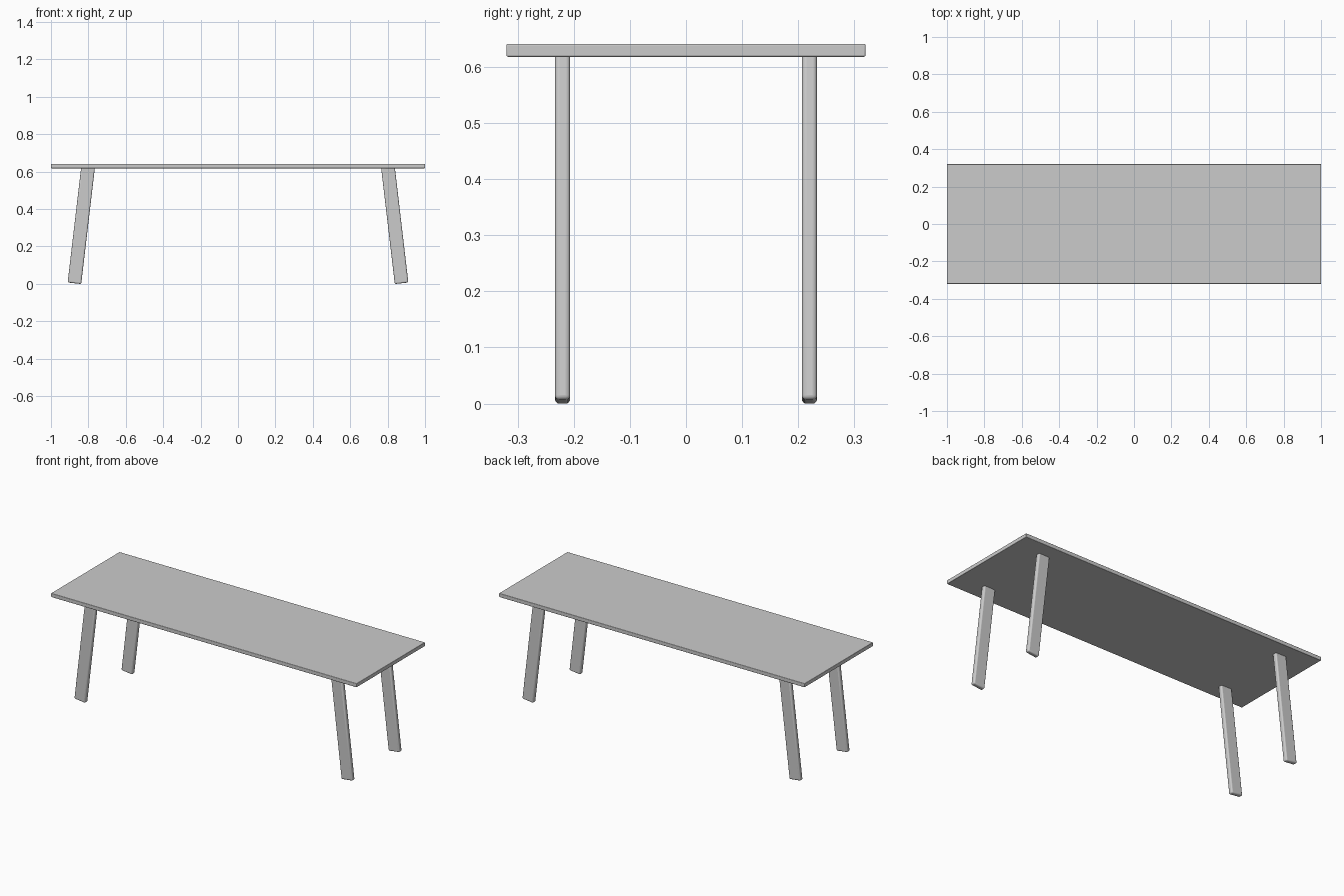
import bpy
from math import radians, sin, cos

if "Cube" in bpy.data.objects:
    bpy.data.objects.remove(bpy.data.objects["Cube"])


def rounded_box(name, size, location, radius, segments, tilt=0.0):
    """Box with softened edges, tilted about the y axis."""
    bpy.ops.mesh.primitive_cube_add(size=1, location=location)
    ob = bpy.context.object
    ob.name = name
    ob.scale = size
    bpy.ops.object.transform_apply(location=False, rotation=False, scale=True)
    ob.rotation_euler.y = tilt
    bevel = ob.modifiers.new("soft_edges", 'BEVEL')
    bevel.width = radius
    bevel.segments = segments
    bpy.ops.object.shade_smooth_by_angle(angle=radians(40))
    return ob


# Table top
TOP_Z, THICK = 0.641, 0.023
rounded_box("table_top", (2.0, 0.64, THICK), (0, 0, TOP_Z - THICK / 2), 0.003, 3)

# Four splayed legs, ends sunk into the top
TILT = radians(6.7)
LEG_W, LEG_D, LEG_R = 0.073, 0.027, 0.008
LEG_L = 0.626
leg_z = LEG_L / 2 * cos(TILT) + LEG_W / 2 * sin(TILT) - 0.001
for x_side, x_name in ((-1, "left"), (1, "right")):
    for y_side, y_name in ((-1, "front"), (1, "back")):
        rounded_box(f"{y_name}_{x_name}_leg", (LEG_W, LEG_D, LEG_L),
                    (x_side * 0.838, y_side * 0.22, leg_z),
                    LEG_R, 4, -x_side * TILT)
